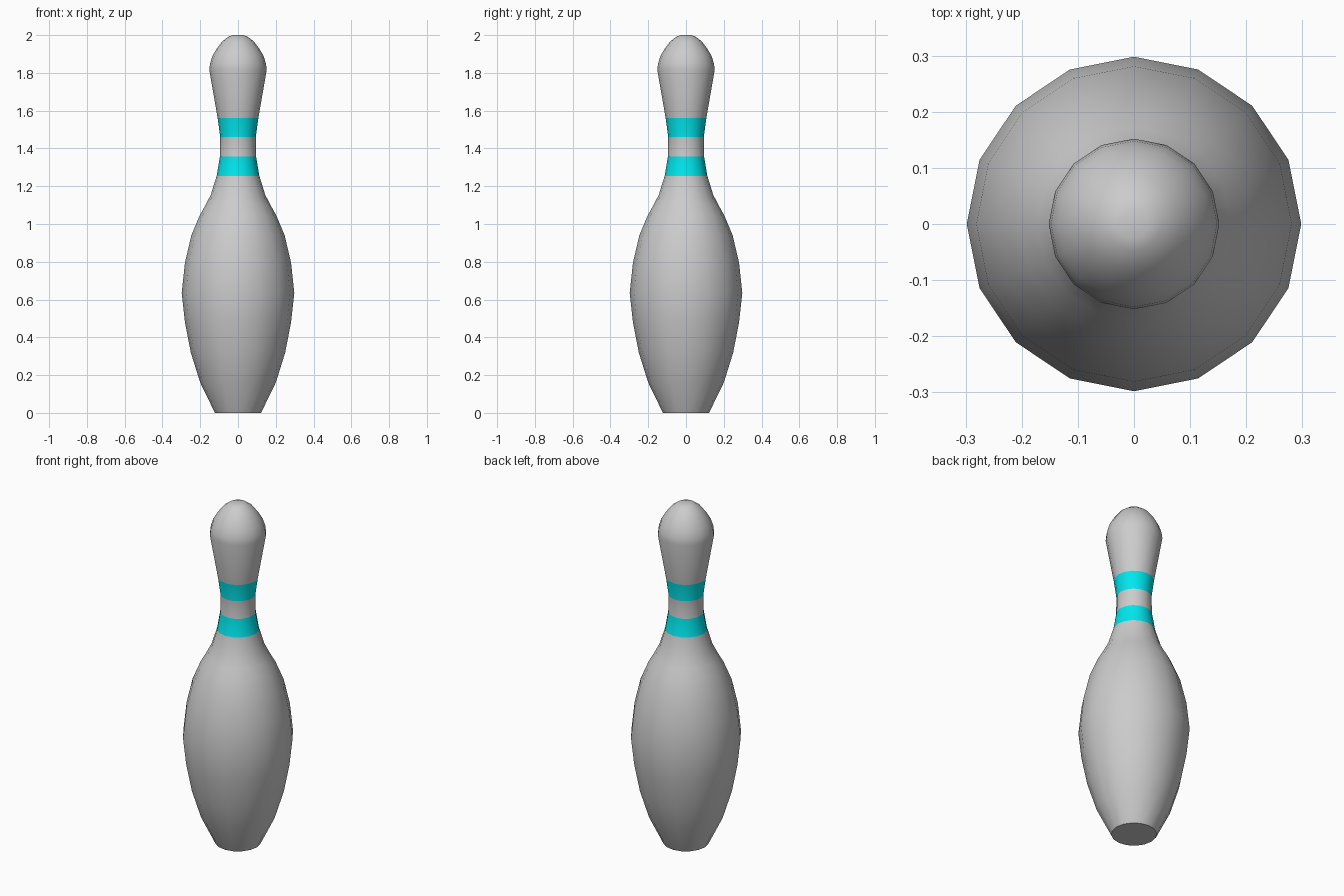
import bpy, bmesh, math

if "Cube" in bpy.data.objects:
    bpy.data.objects.remove(bpy.data.objects["Cube"])

SIDES = 16

# Outline of the pin from base to crown: (radius, height)
PROFILE = [
    (0.122, 0.0), (0.2, 0.16), (0.25, 0.32), (0.281, 0.48), (0.298, 0.635),
    (0.281, 0.795), (0.247, 0.94), (0.203, 1.045), (0.172, 1.10),
    (0.144, 1.155), (0.113, 1.255), (0.096, 1.357), (0.094, 1.46),
    (0.108, 1.562), (0.152, 1.815), (0.148, 1.85), (0.135, 1.89),
    (0.113, 1.928), (0.083, 1.968), (0.048, 1.993), (0.026, 2.0),
]
# Profile segments painted as neck bands
BANDS = {10, 12}


def material(name, color):
    mat = bpy.data.materials.new(name)
    mat.diffuse_color = color
    mat.use_nodes = True
    mat.node_tree.nodes["Principled BSDF"].inputs["Base Color"].default_value = mat.diffuse_color
    return mat


# Lathe the profile into rings
bm = bmesh.new()
rings = []
for r, z in PROFILE:
    angles = [2 * math.pi * i / SIDES for i in range(SIDES)]
    rings.append([bm.verts.new((r * math.cos(a), r * math.sin(a), z)) for a in angles])

for k in range(len(rings) - 1):
    low, high = rings[k], rings[k + 1]
    for i in range(SIDES):
        j = (i + 1) % SIDES
        face = bm.faces.new((low[i], low[j], high[j], high[i]))
        face.material_index = 1 if k in BANDS else 0

# Flat base and crown caps
bm.faces.new(rings[0][::-1])
bm.faces.new(rings[-1])

mesh = bpy.data.meshes.new("bowling_pin")
bm.to_mesh(mesh)
bm.free()
mesh.materials.append(material("body_grey", (0.8, 0.8, 0.8, 1)))
mesh.materials.append(material("band_cyan", (0.0, 0.8, 0.85, 1)))

pin = bpy.data.objects.new("bowling_pin", mesh)
bpy.context.collection.objects.link(pin)
bpy.context.view_layer.objects.active = pin
pin.select_set(True)
bpy.ops.object.shade_smooth_by_angle(angle=math.radians(40))
